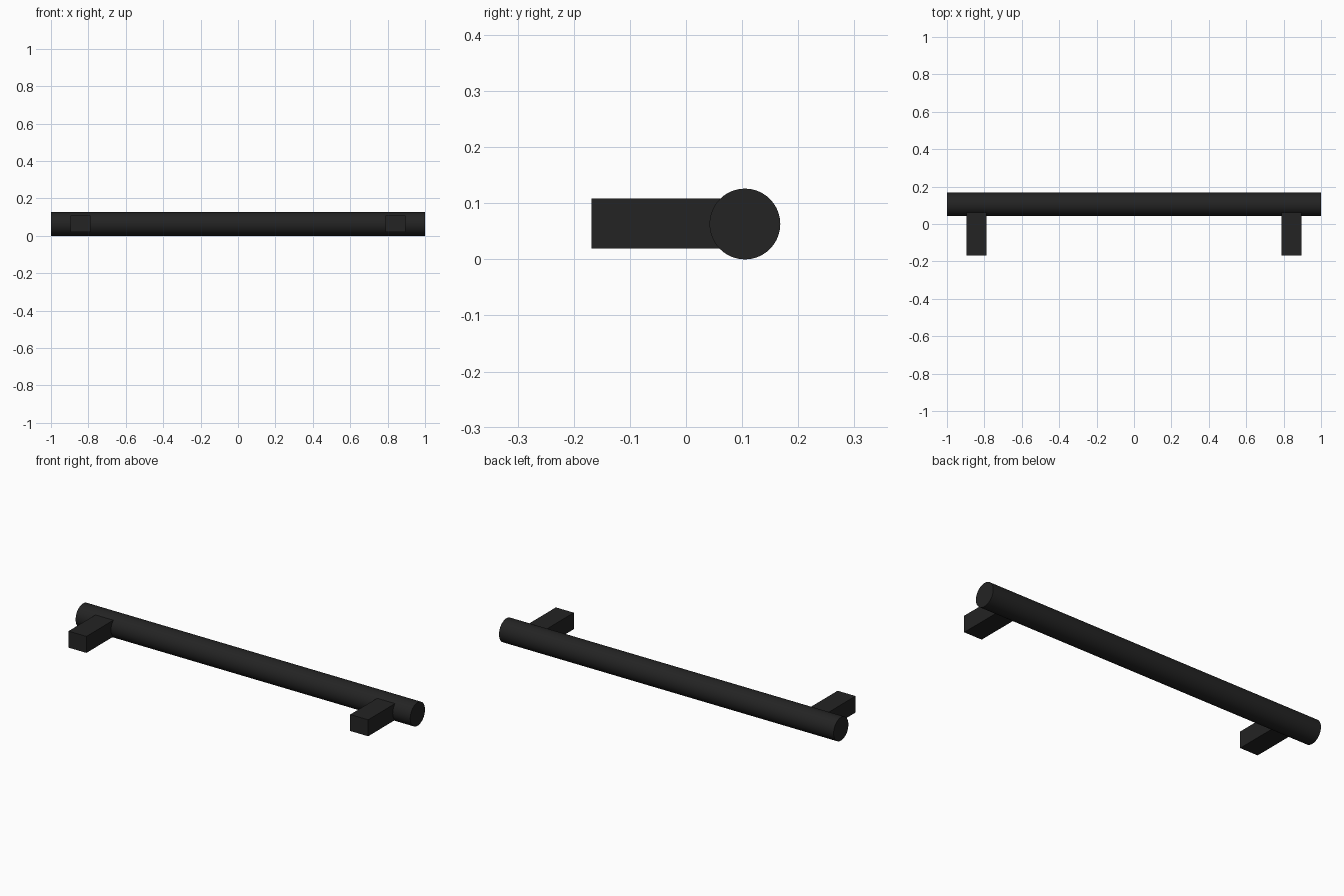
import bpy, math

if "Cube" in bpy.data.objects:
    bpy.data.objects.remove(bpy.data.objects["Cube"])

black = bpy.data.materials.new("matte black")
black.diffuse_color = (0.017, 0.017, 0.017, 1)
black.use_nodes = True
black.node_tree.nodes["Principled BSDF"].inputs["Base Color"].default_value = black.diffuse_color

R, BAR_Y, BAR_Z = 0.063, 0.105, 0.063

# Round grip bar along x
bpy.ops.mesh.primitive_cylinder_add(vertices=64, radius=R, depth=2.0,
                                    location=(0, BAR_Y, BAR_Z),
                                    rotation=(0, math.pi / 2, 0))
bar = bpy.context.object
bar.name = "grip_bar"
bar.data.materials.append(black)
bpy.ops.object.transform_apply(location=False, rotation=True, scale=True)
bpy.ops.object.shade_smooth_by_angle(angle=math.radians(30))

# Two rectangular mounting posts, ending inside the bar
Y0, Y1 = -0.168, 0.09
for side, name in ((-1, "left_post"), (1, "right_post")):
    bpy.ops.mesh.primitive_cube_add(size=1, location=(side * 0.842, (Y0 + Y1) / 2, 0.064))
    post = bpy.context.object
    post.name = name
    post.scale = (0.107, Y1 - Y0, 0.089)
    bpy.ops.object.transform_apply(location=False, rotation=False, scale=True)
    post.data.materials.append(black)
